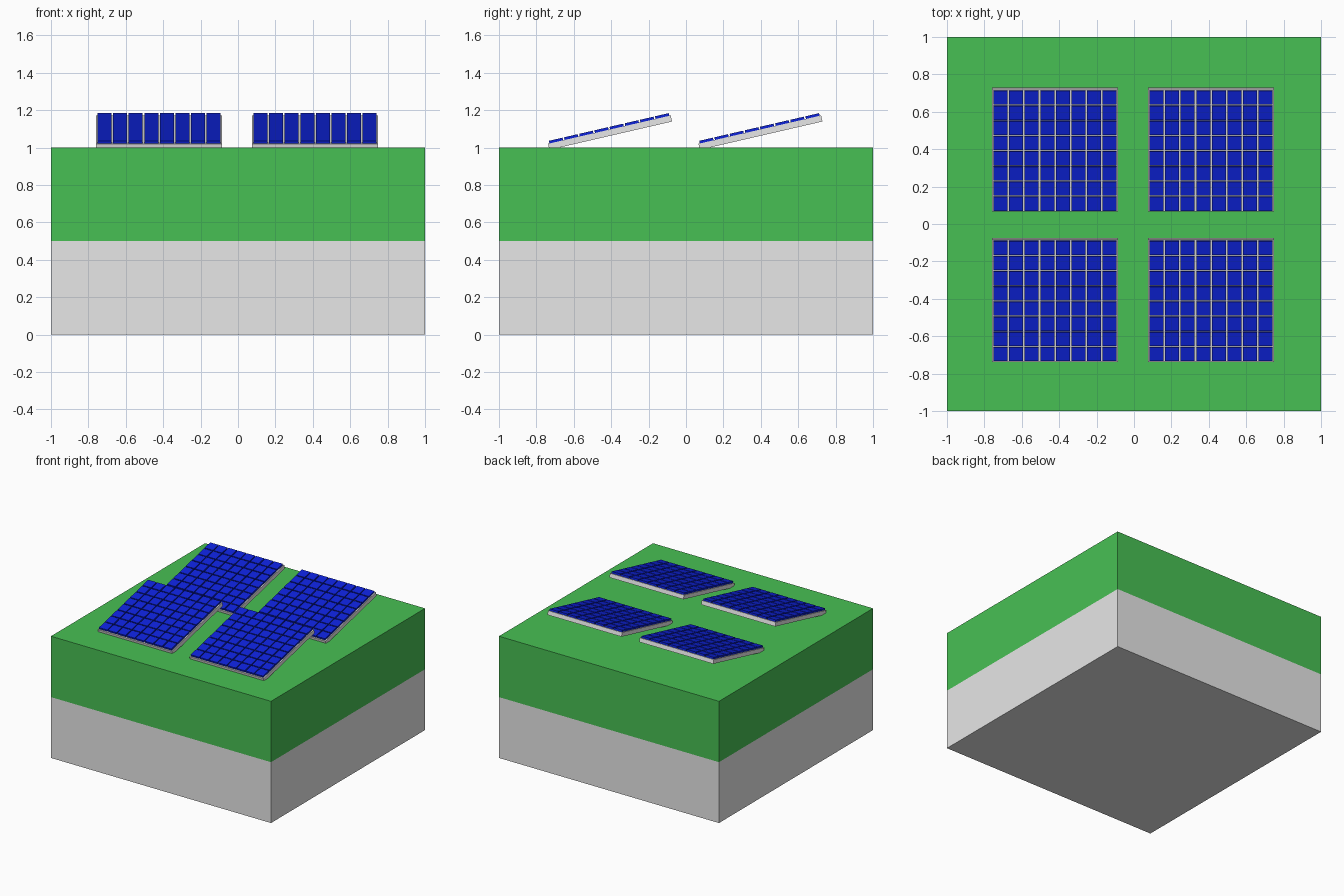
import bpy
import bmesh
from math import radians
from mathutils import Matrix, Vector

if "Cube" in bpy.data.objects:
    bpy.data.objects.remove(bpy.data.objects["Cube"], do_unlink=True)


def make_material(name, rgb):
    mat = bpy.data.materials.new(name)
    mat.use_nodes = True
    color = (*rgb, 1.0)
    mat.diffuse_color = color
    mat.node_tree.nodes["Principled BSDF"].inputs["Base Color"].default_value = color
    return mat


grey = make_material("light grey", (0.8, 0.8, 0.8))
green = make_material("grass green", (0.064, 0.53, 0.088))
blue = make_material("cell blue", (0.004, 0.016, 0.7))


def add_box(bm, center, size):
    matrix = Matrix.Translation(center) @ Matrix.Diagonal((*size, 1.0))
    bmesh.ops.create_cube(bm, size=1.0, matrix=matrix)


def finish(bm, name, materials, transform=Matrix()):
    mesh = bpy.data.meshes.new(name)
    bm.to_mesh(mesh)
    bm.free()
    for mat in materials:
        mesh.materials.append(mat)
    obj = bpy.data.objects.new(name, mesh)
    obj.matrix_world = transform
    bpy.context.collection.objects.link(obj)
    return obj


# Ground block: grey lower half, green upper half
bm = bmesh.new()
add_box(bm, (0, 0, 0.5), (2, 2, 1))
bmesh.ops.bisect_plane(bm, geom=bm.verts[:] + bm.edges[:] + bm.faces[:],
                       plane_co=(0, 0, 0.5), plane_no=(0, 0, 1))
for face in bm.faces:
    face.material_index = int(face.calc_center_median().z > 0.5)
finish(bm, "ground_block", [grey, green])

# Solar panels: tilted backing slab carrying a grid of raised cells
SLAB, SLAB_T = 0.673, 0.033
COUNT, PITCH, CELL, CELL_T = 8, 0.0832, 0.075, 0.0145


def add_panel(label, x, y):
    tilt = Matrix.Translation((x, y, 1.08)) @ Matrix.Rotation(radians(13), 4, "X")
    bm = bmesh.new()
    add_box(bm, (0, 0, 0), (SLAB, SLAB, SLAB_T))
    finish(bm, label + "_panel_backing", [grey], tilt)

    bm = bmesh.new()
    middle = (COUNT - 1) / 2
    for i in range(COUNT):
        for j in range(COUNT):
            center = Vector(((i - middle) * PITCH, (j - middle) * PITCH,
                             (SLAB_T + CELL_T) / 2))
            add_box(bm, center, (CELL, CELL, CELL_T))
    finish(bm, label + "_panel_cells", [blue], tilt)


for row, y in (("front", -0.406), ("back", 0.398)):
    for side, x in (("right", -0.422), ("left", 0.412)):
        add_panel(row + "_" + side, x, y)
